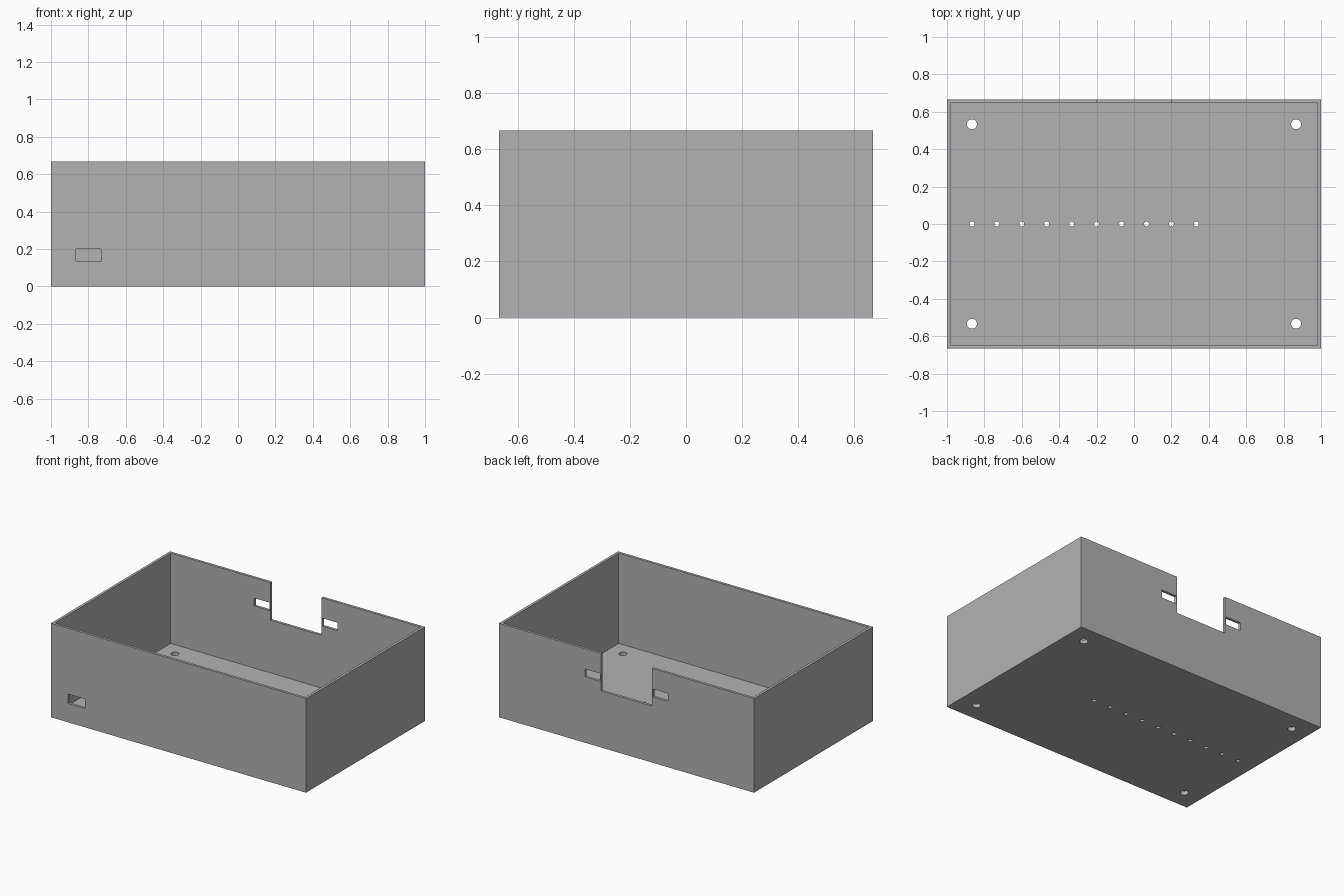
import bpy
import bmesh
from mathutils import Matrix, Vector

cube = bpy.data.objects.get("Cube")
if cube:
    bpy.data.objects.remove(cube, do_unlink=True)

# Overall dimensions
MM = 1 / 75
LENGTH, DEPTH, HEIGHT, WALL = 150 * MM, 100 * MM, 50 * MM, 2 * MM

grey = bpy.data.materials.new("plain grey")
grey.use_nodes = True
COLOUR = (0.448, 0.448, 0.448, 1)
grey.diffuse_color = COLOUR
grey.node_tree.nodes["Principled BSDF"].inputs["Base Color"].default_value = COLOUR


def add_box(bm, low, high):
    """Add a box between two opposite corners."""
    low, high = Vector(low), Vector(high)
    matrix = Matrix.Translation((low + high) / 2) @ Matrix.Diagonal((*(high - low), 1))
    return bmesh.ops.create_cube(bm, size=1, matrix=matrix)["verts"]


def add_drill(bm, x, y, radius):
    """Add an upright cylinder that passes through the floor."""
    bmesh.ops.create_cone(bm, cap_ends=True, segments=32, radius1=radius,
                          radius2=radius, depth=4 * WALL,
                          matrix=Matrix.Translation((x, y, WALL / 2)))


def make_object(name, bm):
    mesh = bpy.data.meshes.new(name)
    bm.to_mesh(mesh)
    bm.free()
    mesh.materials.append(grey)
    obj = bpy.data.objects.new(name, mesh)
    bpy.context.collection.objects.link(obj)
    return obj


# Open tray: inset the top face for the rim, then sink it to the floor
bm = bmesh.new()
add_box(bm, (-LENGTH / 2, -DEPTH / 2, 0), (LENGTH / 2, DEPTH / 2, HEIGHT))
top = max(bm.faces, key=lambda f: f.calc_center_median().z)
bmesh.ops.inset_region(bm, faces=[top], thickness=WALL)
sunk = bmesh.ops.extrude_face_region(bm, geom=[top])["geom"]
if top.is_valid:
    bmesh.ops.delete(bm, geom=[top], context="FACES_ONLY")
floor_verts = [g for g in sunk if isinstance(g, bmesh.types.BMVert)]
bmesh.ops.translate(bm, verts=floor_verts, vec=(0, 0, WALL - HEIGHT))
bmesh.ops.recalc_face_normals(bm, faces=bm.faces)
case = make_object("open_case", bm)

# All openings gathered into one cutter
bm = bmesh.new()
back_in, back_out = DEPTH / 2 - 2 * WALL, DEPTH / 2 + WALL

# Cable slot in the front wall
add_box(bm, (-65 * MM, -back_out, 10 * MM), (-55 * MM, -back_in, 15 * MM))

# Notch in the back wall with a small slot on each side
add_box(bm, (-15 * MM, back_in, 30 * MM), (15 * MM, back_out, HEIGHT + WALL))
for side in (-1, 1):
    centre, half = side * 20 * MM, 4.5 * MM
    add_box(bm, (centre - half, back_in, 35 * MM), (centre + half, back_out, 39.2 * MM))

# Mounting holes at the corners
for sx in (-1, 1):
    for sy in (-1, 1):
        add_drill(bm, sx * 65 * MM, sy * 40 * MM, 2 * MM)

# Row of vent holes along the floor
for i in range(10):
    add_drill(bm, (i * 10 - 65) * MM, 0, MM)
cutter = make_object("openings_cutter", bm)
cutter.hide_render = True

# Cut the openings and remove the cutter
cut = case.modifiers.new("openings", "BOOLEAN")
cut.operation = "DIFFERENCE"
cut.solver = "EXACT"
cut.object = cutter
bpy.ops.object.select_all(action="DESELECT")
bpy.context.view_layer.objects.active = case
case.select_set(True)
bpy.ops.object.modifier_apply(modifier=cut.name)
bpy.data.objects.remove(cutter, do_unlink=True)
bpy.ops.object.shade_smooth_by_angle()
